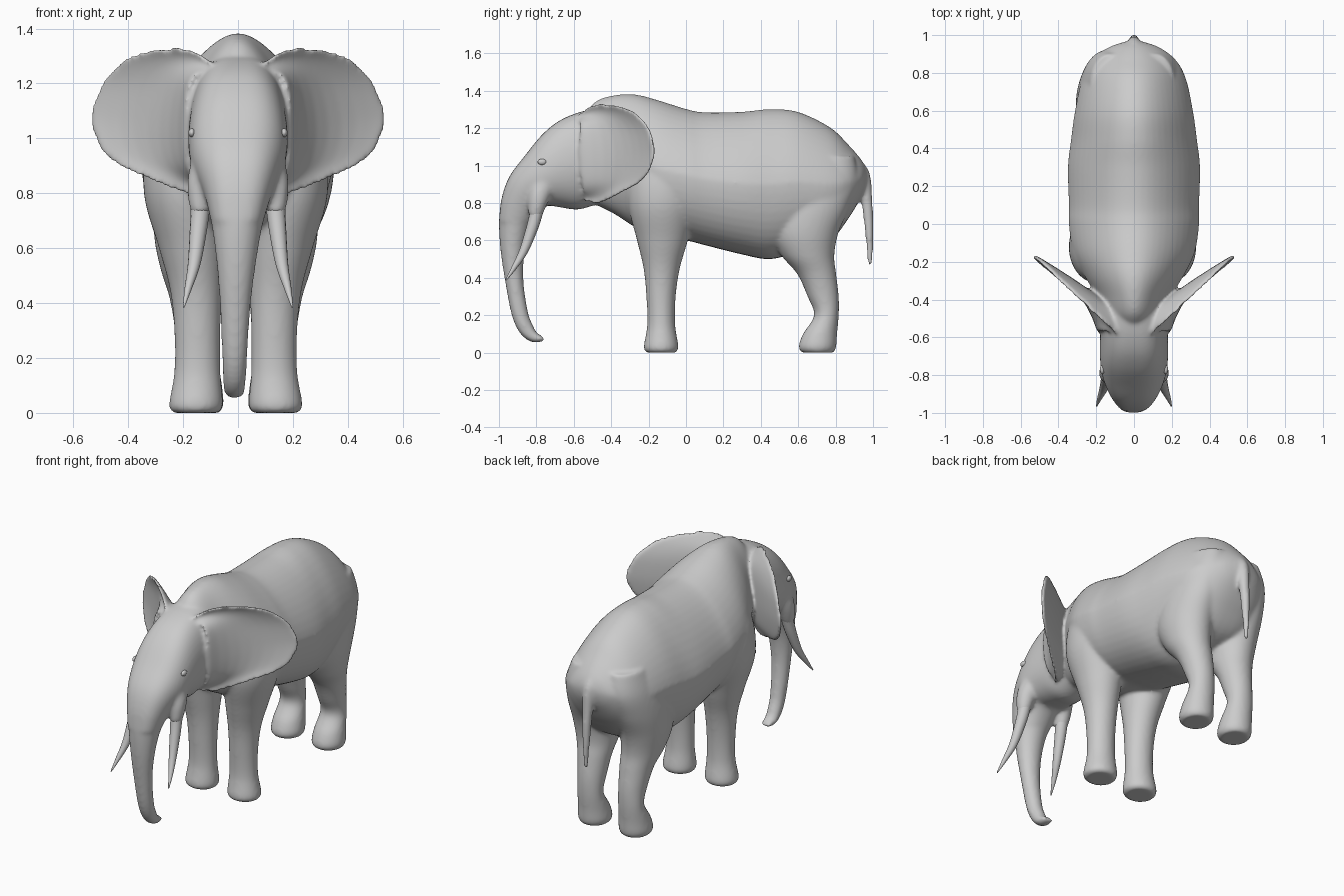
import bpy, bmesh, math
from mathutils import Vector

if "Cube" in bpy.data.objects:
    bpy.data.objects.remove(bpy.data.objects["Cube"])


def spline(rows, steps=4):
    """Catmull-Rom through rows of numbers."""
    out = []
    rows = [Vector(r) for r in rows]
    for i in range(len(rows) - 1):
        a, b, c, d = (rows[max(0, min(len(rows) - 1, i + k))] for k in (-1, 0, 1, 2))
        for s in range(steps):
            t = s / steps
            out.append(0.5 * (2 * b + (c - a) * t + (2 * a - 5 * b + 4 * c - d) * t * t
                              + (3 * b - a - 3 * c + d) * t ** 3))
    return out + [rows[-1]]


def loft(bm, rows, peak=0.0, side=1, n=48, steps=6, square=(1, 1)):
    """Rows: front/top y,z, back/bottom y,z, centre x, half width.
    square: exponents below 1 fill out the top and bottom halves."""
    rings = []
    for y0, z0, y1, z1, x, w in spline(rows, steps):
        ring = []
        for k in range(n):
            t = 2 * math.pi * k / n
            c, s = math.cos(t), math.sin(t)
            e = square[0] if c > 0 else square[1]
            px = x + w * math.copysign(abs(s) ** e, s) * (1 - peak * max(0, c))
            ring.append(bm.verts.new((side * px, (y0 + y1) / 2 + (y0 - y1) / 2 * c,
                                      (z0 + z1) / 2 + (z0 - z1) / 2 * c)))
        rings.append(ring)
    for a, b in zip(rings, rings[1:]):
        for k in range(n):
            bm.faces.new((a[k], a[(k + 1) % n], b[(k + 1) % n], b[k]))
    bm.faces.new(rings[0])
    bm.faces.new(rings[-1])


def finish(bm, name):
    bmesh.ops.recalc_face_normals(bm, faces=bm.faces)
    for f in bm.faces:
        f.smooth = True
    me = bpy.data.meshes.new(name)
    bm.to_mesh(me)
    bm.free()
    ob = bpy.data.objects.new(name, me)
    bpy.context.collection.objects.link(ob)
    return ob


def tube(bm, path, side=1):
    """Round tapering tube from x, y, z, radius."""
    pts = [Vector(p) for p in path]
    rows = []
    for i, p in enumerate(pts):
        d = pts[min(i + 1, len(pts) - 1)] - pts[max(i - 1, 0)]
        ny, nz = Vector((d[2], -d[1])).normalized() * p[3]
        rows.append((p[1] + ny, p[2] + nz, p[1] - ny, p[2] - nz, p[0], p[3]))
    loft(bm, rows, 0, side, 16)


# Ear: closed sheet, thick where it leaves the head, thin at the rim
rim = [(.09, -.58, 1.27), (.18, -.50, 1.325), (.30, -.385, 1.325), (.41, -.28, 1.288),
       (.485, -.205, 1.21), (.527, -.172, 1.11), (.527, -.177, 1.03), (.47, -.23, .925),
       (.34, -.34, .858), (.19, -.46, .80), (.13, -.54, .81)]
root = [(.08, -.56, 1.25), (.12, -.52, 1.2), (.13, -.51, .92), (.12, -.53, .83)]


def ear(bm, side, steps=8):
    outer, inner = spline(rim, 3), spline(root, 10)
    last = len(outer) - 1
    sheets = []
    for face in (1, -1):
        grid = []
        for r in range(steps + 1):
            t = r / steps
            row = []
            for i, (a, b) in enumerate(zip(inner, outer)):
                mid = math.sin(math.pi * i / last)
                bow = Vector((-.5, .6, 0)) * .035 * math.sin(math.pi * t) * mid
                thick = .010 + .08 * (1 - t) ** 3 * mid
                p = a.lerp(b, t) + bow + Vector((.73, -.68, 0)) * face * thick
                row.append(bm.verts.new((side * p.x, p.y, p.z)))
            grid.append(row)
        for a, b in zip(grid, grid[1:]):
            for i in range(last):
                bm.faces.new((a[i], a[i + 1], b[i + 1], b[i]))
        sheets.append(grid)
    loops = [g[0] + [r[-1] for r in g[1:]] + g[-1][-2::-1] + [r[0] for r in g[-2:0:-1]]
             for g in sheets]
    n = len(loops[0])
    for k in range(n):
        j = (k + 1) % n
        bm.faces.new((loops[0][k], loops[0][j], loops[1][j], loops[1][k]))


# Torso: y, top z, bottom z, half width
torso = [(.965, .985, .90, .05), (.935, 1.035, .83, .135), (.87, 1.11, .72, .22),
         (.77, 1.205, .60, .275), (.6, 1.287, .54, .312), (.45, 1.302, .50, .333),
         (.3, 1.288, .525, .35), (.1, 1.285, .575, .345), (0, 1.303, .6, .345),
         (-.15, 1.35, .62, .322), (-.27, 1.38, .67, .265), (-.38, 1.377, .74, .20),
         (-.48, 1.345, .79, .165), (-.56, 1.26, .82, .13)]
# Head running down into the trunk
head = [(-.36, 1.28, -.42, .81, 0, .165), (-.5, 1.30, -.5, .785, 0, .175),
        (-.65, 1.255, -.58, .765, 0, .18), (-.76, 1.175, -.66, .775, 0, .18),
        (-.86, 1.055, -.72, .785, 0, .17), (-.945, .94, -.745, .785, 0, .147),
        (-.987, .82, -.775, .755, 0, .12), (-1.0, .7, -.82, .69, -.003, .095),
        (-.992, .55, -.86, .56, -.006, .073), (-.967, .38, -.87, .4, -.01, .056),
        (-.932, .2, -.845, .22, -.012, .046), (-.885, .1, -.815, .14, -.013, .042),
        (-.82, .055, -.795, .105, -.013, .038), (-.755, .062, -.77, .09, -.013, .033)]
# Legs: front y, back y, z, centre x, half width
front_leg = [(-.21, -.055, 0, .145, .082), (-.226, -.04, .03, .145, .098),
             (-.207, -.058, .15, .14, .084), (-.212, -.055, .3, .14, .084),
             (-.227, -.033, .45, .145, .095), (-.262, .01, .6, .16, .12),
             (-.31, .06, .8, .185, .15), (-.3, .08, 1.0, .19, .125), (-.25, .02, 1.18, .14, .08)]
hind_leg = [(.62, .79, 0, .14, .08), (.602, .803, .03, .14, .096), (.625, .808, .1, .14, .09),
            (.685, .817, .2, .14, .077), (.65, .817, .3, .14, .082), (.595, .803, .42, .145, .097),
            (.51, .793, .52, .155, .118), (.45, .815, .64, .162, .135),
            (.44, .875, .78, .158, .138), (.5, .92, .92, .14, .13), (.6, .9, 1.05, .12, .1)]

# Body skin: overlapping shells fused into one smooth surface
bm = bmesh.new()
loft(bm, [(y, t, y, b, 0, w) for y, t, b, w in torso], peak=.25, square=(1, .8))
loft(bm, head[:8], square=(.7, .9))
loft(bm, head[6:])
socket = [(-.80, .98, -.68, .92, .11, .055), (-.84, .86, -.73, .82, .13, .055),
          (-.845, .77, -.765, .74, .138, .04), (-.84, .73, -.785, .715, .138, .028)]
tail = [(0, .88, 1.02, .04), (0, .945, .955, .038), (0, .966, .82, .031),
        (0, .979, .65, .023), (0, .985, .47, .013)]
for s in (1, -1):
    for leg in (front_leg, hind_leg):
        loft(bm, [(f, z, b, z, x - s * .008, w) for f, b, z, x, w in leg], 0, s)
    loft(bm, socket, 0, s, 16)
    ear(bm, s)
tube(bm, tail)
body = finish(bm, "elephant_body")
rm = body.modifiers.new("fuse", 'REMESH')
rm.mode = 'VOXEL'
rm.voxel_size = .01
rm.use_smooth_shade = True
sm = body.modifiers.new("soften", 'SMOOTH')
sm.factor = .5
sm.iterations = 12

# Tusks and eyes
tusk = [(.135, -.78, .85, .04), (.137, -.80, .75, .035), (.145, -.825, .66, .031),
        (.16, -.87, .54, .023), (.182, -.922, .45, .013), (.198, -.965, .385, .003)]
for s, tag in ((1, "left"), (-1, "right")):
    bm = bmesh.new()
    tube(bm, tusk, s)
    finish(bm, tag + "_tusk")

    bm = bmesh.new()
    bmesh.ops.create_uvsphere(bm, u_segments=16, v_segments=10, radius=.018)
    eye = finish(bm, tag + "_eye")
    eye.location = (s * .168, -.77, 1.02)
    eye.scale = (.7, 1.3, .9)
